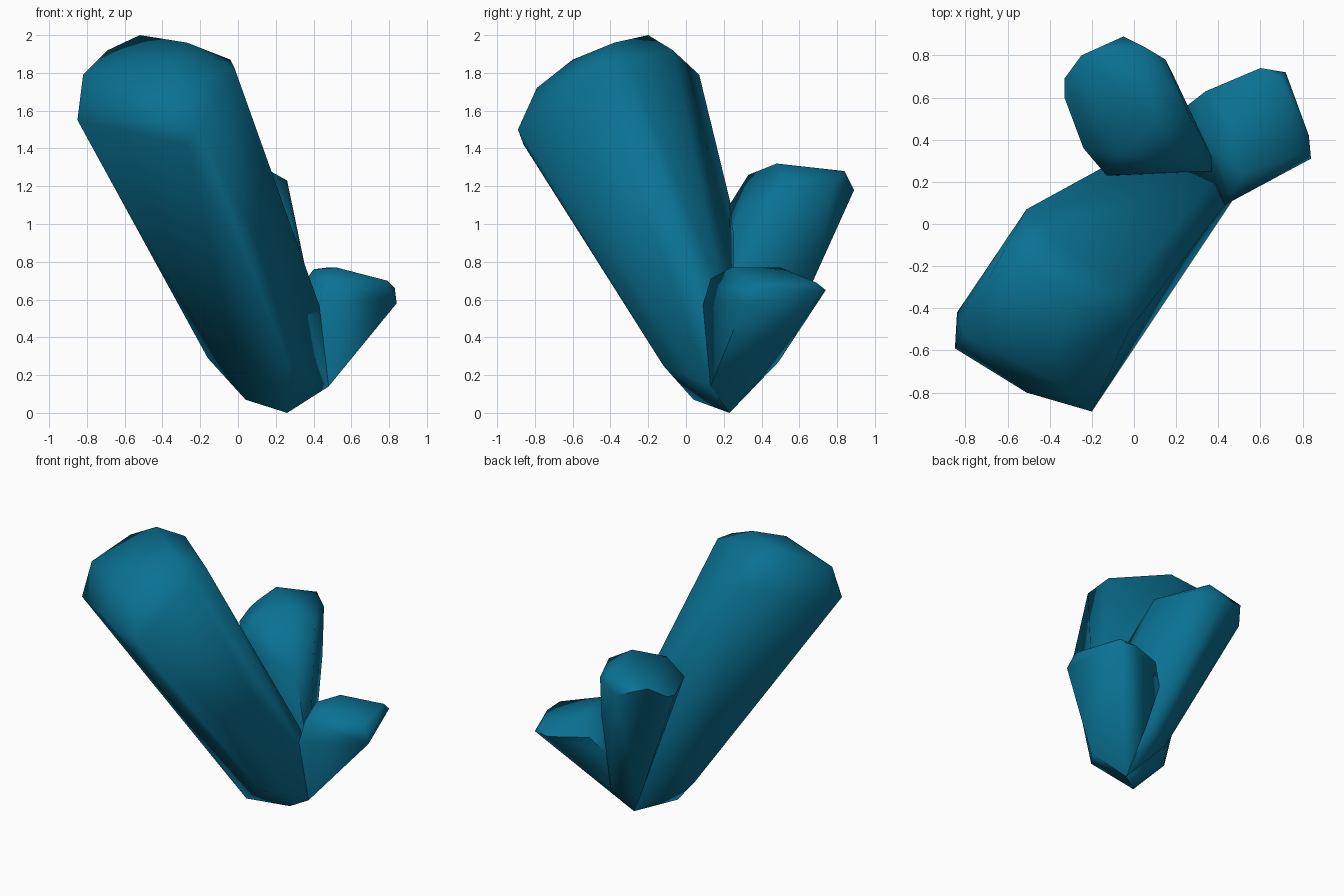
import bpy
import bmesh
import math

default_cube = bpy.data.objects.get("Cube")
if default_cube:
    bpy.data.objects.remove(default_cube, do_unlink=True)

# One teal mineral colour for the whole cluster
TEAL = (0.003, 0.165, 0.29, 1.0)
teal = bpy.data.materials.new("teal_crystal")
teal.use_nodes = True
teal.diffuse_color = TEAL
teal.node_tree.nodes["Principled BSDF"].inputs["Base Color"].default_value = TEAL

# Every crystal grows out of the same pointed root
ROOT = (0.26, 0.23, 0.0)


def crystal(name, base, shoulder, crown):
    """Wrap a convex gem around its base, shoulder and crown corners."""
    bm = bmesh.new()
    for corner in [ROOT] + base + shoulder + crown:
        bm.verts.new(corner)
    hull = bmesh.ops.convex_hull(bm, input=bm.verts[:])
    # Remove corners swallowed by the hull
    inside = {v for v in hull["geom_interior"] + hull["geom_unused"]
              if isinstance(v, bmesh.types.BMVert)}
    bmesh.ops.delete(bm, geom=list(inside), context='VERTS')
    # Merge almost flat triangles into broad facets
    bmesh.ops.dissolve_limit(bm, angle_limit=math.radians(3),
                             verts=bm.verts[:], edges=bm.edges[:])
    bmesh.ops.recalc_face_normals(bm, faces=bm.faces[:])

    mesh = bpy.data.meshes.new(name)
    bm.to_mesh(mesh)
    bm.free()
    mesh.materials.append(teal)
    obj = bpy.data.objects.new(name, mesh)
    bpy.context.collection.objects.link(obj)

    # Soft facets, with only the hard corners kept crisp
    bpy.ops.object.select_all(action='DESELECT')
    obj.select_set(True)
    bpy.context.view_layer.objects.active = obj
    bpy.ops.object.shade_smooth_by_angle(angle=math.radians(60))
    return obj


# Tall crystal leaning forward and to the right
crystal(
    "large_crystal",
    base=[(0.04, 0.04, 0.07), (-0.16, 0.12, 0.29), (0.27, -0.12, 0.25),
          (0.48, 0.13, 0.14), (0.43, 0.09, 0.57), (0.37, 0.2, 0.6),
          (0.02, 0.36, 0.6)],
    shoulder=[(-0.85, -0.59, 1.55), (-0.84, -0.42, 1.58),
              (-0.51, -0.8, 1.55), (-0.27, -0.86, 1.42),
              (-0.2, -0.89, 1.5), (-0.02, -0.5, 1.83),
              (-0.04, -0.31, 1.87), (-0.51, 0.07, 1.79)],
    crown=[(-0.52, -0.2, 2.0), (-0.69, -0.26, 1.92),
           (-0.82, -0.52, 1.79), (-0.38, -0.07, 1.92),
           (-0.27, -0.38, 1.96), (-0.3, -0.79, 1.72),
           (-0.39, -0.6, 1.87)],
)

# Medium crystal leaning backward
crystal(
    "back_crystal",
    base=[(0.08, 0.42, 0.22), (0.28, 0.47, 0.25), (0.39, 0.25, 0.4)],
    shoulder=[(-0.05, 0.89, 1.18), (-0.25, 0.8, 1.25),
              (-0.33, 0.69, 1.17), (-0.33, 0.6, 1.15),
              (-0.24, 0.36, 1.17), (-0.13, 0.23, 1.1),
              (0.3, 0.25, 0.95), (0.36, 0.34, 0.75),
              (0.26, 0.52, 1.23), (0.15, 0.78, 1.22),
              (0.18, 0.72, 0.9)],
    crown=[(0.1, 0.48, 1.32), (-0.07, 0.33, 1.26), (0.05, 0.84, 1.28)],
)

# Short crystal leaning to the left and backward
crystal(
    "side_crystal",
    base=[(0.48, 0.13, 0.14), (0.3, 0.49, 0.27), (0.43, 0.09, 0.57)],
    shoulder=[(0.84, 0.31, 0.58), (0.83, 0.42, 0.66),
              (0.72, 0.72, 0.65), (0.6, 0.74, 0.65),
              (0.34, 0.63, 0.67), (0.25, 0.56, 0.55)],
    crown=[(0.45, 0.13, 0.71), (0.4, 0.33, 0.76), (0.52, 0.24, 0.77),
           (0.48, 0.5, 0.77), (0.79, 0.33, 0.7), (0.7, 0.69, 0.69)],
)
